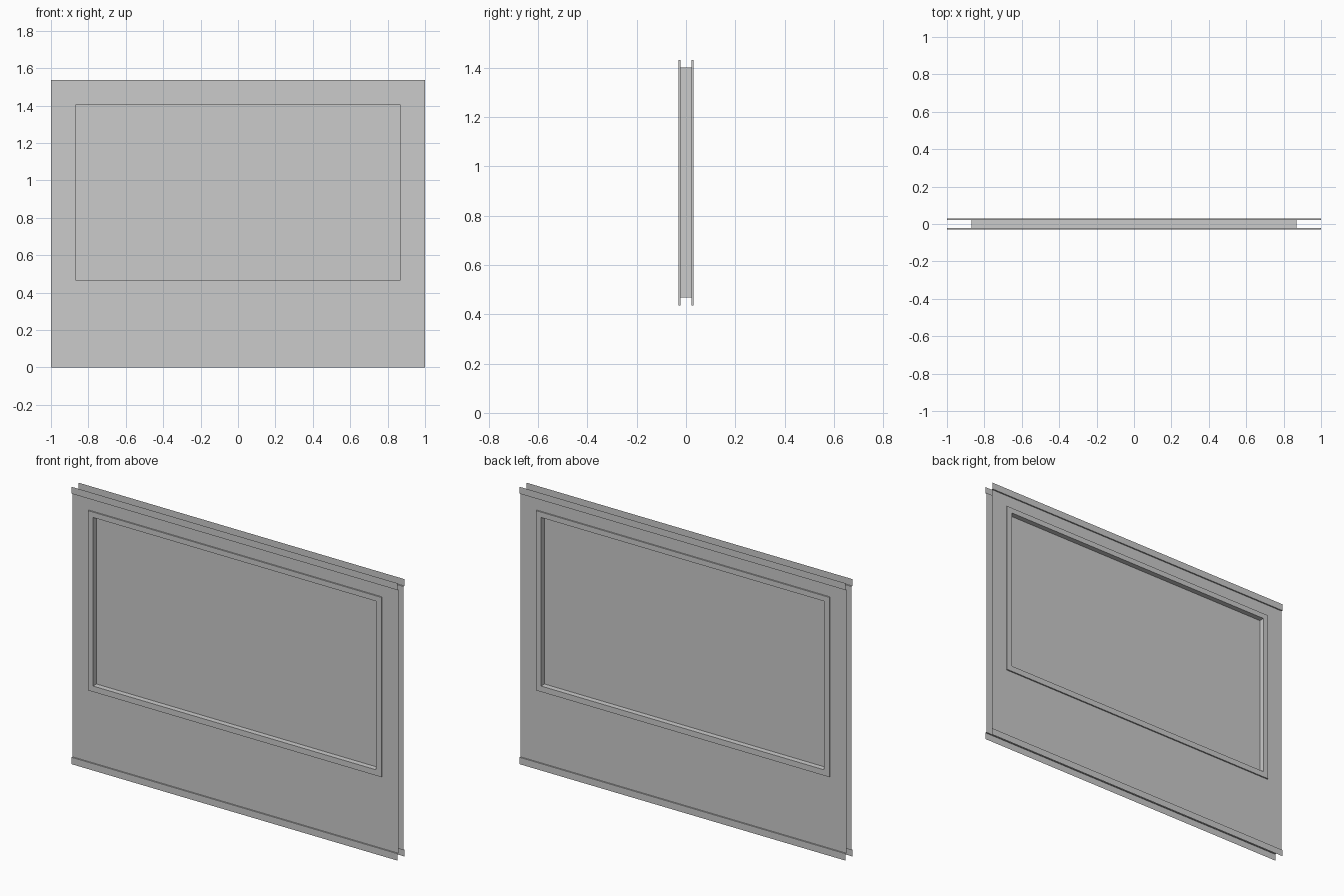
import bpy

if "Cube" in bpy.data.objects:
    bpy.data.objects.remove(bpy.data.objects["Cube"])

SKIN_Y, RIDGE_Y = -0.0225, -0.03   # wall skin and raised trim depth (front side)
TOP, BAND = 1.537, 0.038           # wall height and trim band height


def make(name, verts, faces, mirror=True):
    mesh = bpy.data.meshes.new(name)
    mesh.from_pydata(verts, [], faces)
    mesh.update()
    obj = bpy.data.objects.new(name, mesh)
    bpy.context.collection.objects.link(obj)
    if mirror:
        mod = obj.modifiers.new("both_sides", 'MIRROR')
        mod.use_axis = (False, True, False)
        mod.merge_threshold = 0.0001
    return obj


def rect(half_w, z0, z1, y):
    return [(-half_w, y, z0), (half_w, y, z0), (half_w, y, z1), (-half_w, y, z1)]


def nested_rings(name, rings):
    """Join a series of rectangles, outermost first, into one surface."""
    verts = [v for r in rings for v in rect(*r)]
    faces = []
    for k in range(len(rings) - 1):
        for i in range(4):
            j = (i + 1) % 4
            a, b = 4 * k, 4 * k + 4
            faces.append((a + i, a + j, b + j, b + i))
    return make(name, verts, faces)


def strip(name, profile):
    """Sweep a (y, z) profile, listed bottom to top, across the wall width."""
    verts = [(x, y, z) for y, z in profile for x in (-1, 1)]
    faces = [(2 * i, 2 * i + 1, 2 * i + 3, 2 * i + 2) for i in range(len(profile) - 1)]
    return make(name, verts, faces)


outer = (0.9, 0.436, 1.432)
inner = (0.868, 0.468, 1.402)

# Wall skins with the window opening
nested_rings("wall_skin", [(1.0, BAND, TOP - BAND, SKIN_Y), (*outer, SKIN_Y)])

# Raised window surround and reveal
nested_rings("window_frame", [(*outer, SKIN_Y), (*outer, RIDGE_Y),
                              (*inner, RIDGE_Y), (*inner, 0.0)])

# Pane in the middle of the wall
make("window_pane", rect(*inner, 0.0), [(0, 1, 2, 3)], mirror=False)

# Trim bands along the bottom and top edges
strip("bottom_trim", [(RIDGE_Y, 0), (RIDGE_Y, BAND), (SKIN_Y, BAND)])
strip("top_trim", [(SKIN_Y, TOP - BAND), (RIDGE_Y, TOP - BAND), (RIDGE_Y, TOP)])
